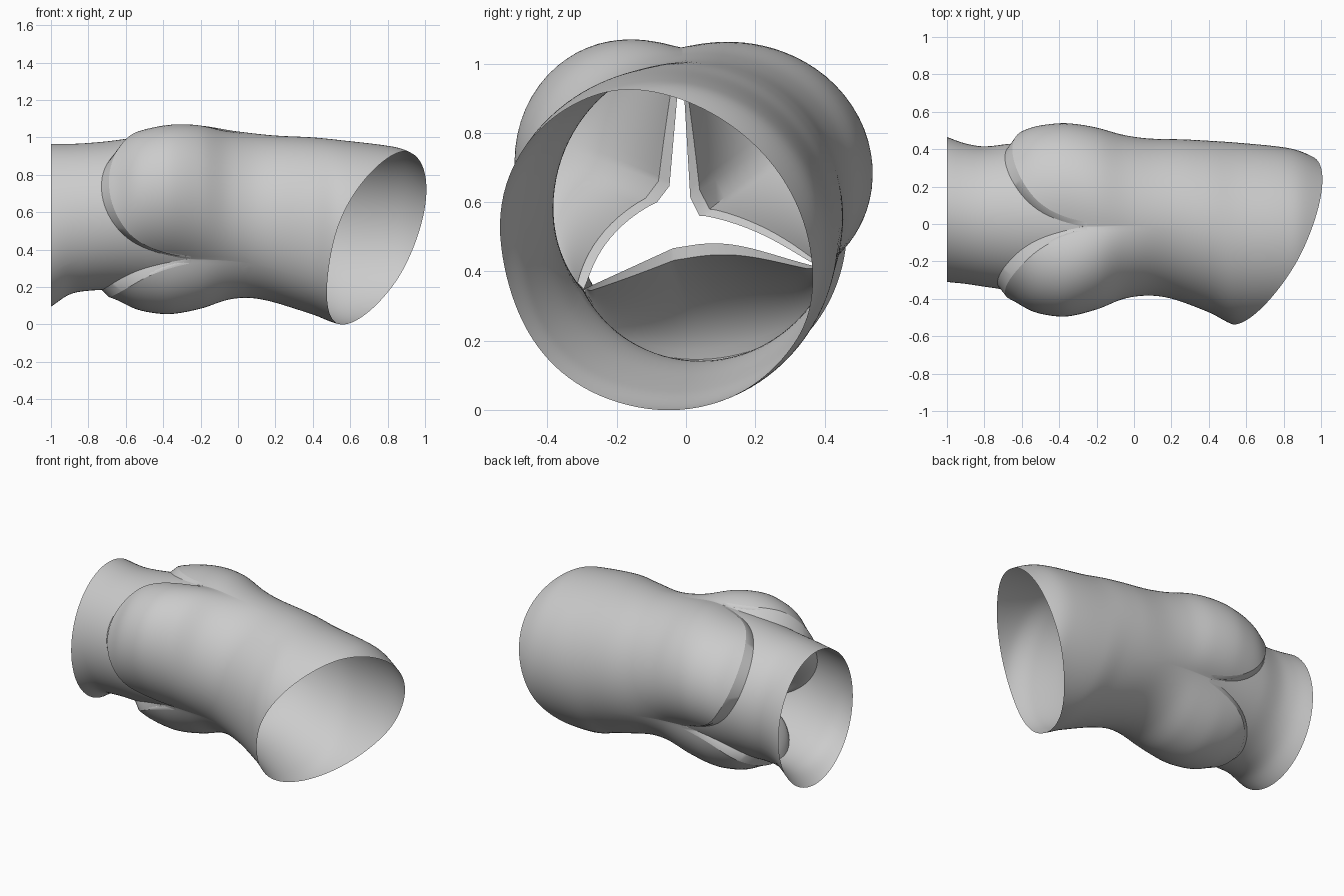
import bpy
import bmesh
from math import cos, sin, pi, radians
from mathutils import Vector

cube = bpy.data.objects.get("Cube")
if cube:
    bpy.data.objects.remove(cube)

tissue = bpy.data.materials.new("pale_grey")
tissue.use_nodes = True
tissue.diffuse_color = (0.6, 0.6, 0.6, 1)
tissue.node_tree.nodes["Principled BSDF"].inputs["Base Color"].default_value = (0.6, 0.6, 0.6, 1)

# Tube extents along its length: x, (y low, y high, z low, z high)
EXTENTS = [
    (-1.0, (-.31, .465, .095, .965)), (-.9, (-.32, .43, .16, .965)),
    (-.8, (-.335, .415, .18, .97)), (-.65, (-.355, .43, .185, .985)),
    (-.4, (-.37, .44, .175, 1.025)), (-.2, (-.375, .45, .165, 1.05)),
    (0, (-.375, .455, .155, 1.03)), (.2, (-.4, .455, .115, 1.01)),
    (.4, (-.47, .445, .055, 1.0)), (.55, (-.54, .435, .003, .985)),
    (.8, (-.545, .41, .003, .955)), (.9, (-.53, .385, .01, .93)),
    (1.05, (-.46, .31, .09, .84))]
# Bulge of the pouches along the length
BULGE = [(-.75, (.02,)), (-.65, (.06,)), (-.55, (.11,)), (-.45, (.13,)),
         (-.35, (.13,)), (-.2, (.09,)), (-.05, (.03,)), (.1, (0,)), (.3, (0,))]
# Pouches: name, start angle, end angle, (bulge scale, bulge skew), lowest x,
# leaflet tip (y, z), how far each half of the free edge is drawn back
POUCHES = [("right", 97, 216, (1.15, .35), -.69, (-.05, .62), (0, .06)),
           ("bottom", 216, 333, (.9, 0), -.69, (-.02, .475), (0, -.035)),
           ("left", 333, 457, (.82, .5), -.65, (.015, .57), (.04, 0))]
TIP_X = -.25
COLS, ROWS = 48, 60


def sample(table, x):
    """Smooth cubic interpolation through a table of rows."""
    x = min(max(x, table[0][0]), table[-1][0])
    i = max(k for k in range(len(table) - 1) if table[k][0] <= x)

    def slope(k, c):
        a, b = table[max(k - 1, 0)], table[min(k + 1, len(table) - 1)]
        return (b[1][c] - a[1][c]) / (b[0] - a[0])
    (x0, p), (x1, q) = table[i], table[i + 1]
    h = x1 - x0
    t = (x - x0) / h
    s = t * t * (3 - 2 * t)
    return [p[c] + (q[c] - p[c]) * s + h * t * (1 - t) * ((1 - t) * slope(i, c) - t * slope(i + 1, c))
            for c in range(len(p))]


def wall(x, angle, phi=1, shape=(0, 0)):
    """Point on the tube wall, with the pouch bulge when a shape is given."""
    y0, y1, z0, z1 = sample(EXTENTS, x)
    scale, skew = shape
    bump = scale * sample(BULGE, x)[0] * max(0, 1 - phi * phi) ** 1.2 * (1 - skew * phi)
    # the outlet is fuller towards its lower right
    bump += .04 * max(0, cos(angle - radians(225))) ** 8 * min(1, max(0, 2 * x - .1))
    return Vector((x, (y0 + y1) / 2 + ((y1 - y0) / 2 + bump) * cos(angle),
                   (z0 + z1) / 2 + ((z1 - z0) / 2 + bump) * sin(angle)))


def outlet(angle):
    """Where the wall meets the slanted, slightly bowed outlet."""
    x = .7
    bow = .04 * max(0, -cos(angle - pi / 4)) ** 4
    for _ in range(40):
        p = wall(x, angle)
        x = (x + .575 + bow + .509 * p.y + .431 * p.z) / 2
    return x


def columns(start, end):
    for c in range(COLS + 1):
        # samples gather towards the commissures
        phi = sin((2 * c / COLS - 1) * pi / 2)
        yield phi, radians((start + end) / 2 + phi * (end - start) / 2)


def scallop(phi):
    """Shallow arch that turns up steeply into the commissures."""
    return .6 * abs(phi) ** 2.1 + .4 * abs(phi) ** 9


def pouch_edge(phi, low):
    return low + (TIP_X - low) * scallop(min(1, abs(phi) / .95))


def inlet_edge(phi, low):
    return low - .04 + (TIP_X - low + .02) * scallop(phi)


def build(name, strips, closed=False):
    """Join strips of matching points into one smooth surface."""
    bm = bmesh.new()
    for strip in strips:
        grid = [[bm.verts.new(p) for p in line] for line in strip]
        n = len(grid[0])
        for a, b in zip(grid, grid[1:]):
            for k in range(n if closed else n - 1):
                j = (k + 1) % n
                bm.faces.new((a[k], b[k], b[j], a[j]))
    bmesh.ops.remove_doubles(bm, verts=bm.verts, dist=.0004)
    bmesh.ops.recalc_face_normals(bm, faces=bm.faces)
    mesh = bpy.data.meshes.new(name)
    bm.to_mesh(mesh)
    bm.free()
    mesh.materials.append(tissue)
    obj = bpy.data.objects.new(name, mesh)
    bpy.context.collection.objects.link(obj)
    bpy.ops.object.select_all(action='DESELECT')
    obj.select_set(True)
    bpy.context.view_layer.objects.active = obj
    bpy.ops.object.shade_smooth_by_angle(angle=radians(40))


def belly(a, f):
    """Curve from the wall to the free edge, sagging towards the inlet."""
    c = a.lerp(f, .63)
    c.x = a.x + .1 * (f.x - a.x)
    return [a * (1 - t) ** 2 + c * 2 * t * (1 - t) + f * t * t for t in (k / 12 for k in range(13))]


def leaflet_line(phi, angle, pouch):
    """Closed section of a leaflet: lower face, free edge, upper face, outer rim."""
    name, start, end, shape, low, tip, drawn = pouch
    under = wall(inlet_edge(phi, low), angle)
    over = wall(pouch_edge(phi, low), angle, phi, shape)
    corner = wall(TIP_X, radians(end if phi > 0 else start))
    near = max(0, 1 - (phi * phi + .004) ** .5)
    free = corner.lerp(Vector((TIP_X - .08, *tip)), near)
    out = Vector((0, cos(angle), sin(angle)))
    free += out * drawn[phi > 0] * sin(pi * abs(phi))
    edge = free + out * .035 * min(1, 6 * (1 - abs(phi)))
    return belly(under, free) + belly(over, edge)[::-1]


# Inlet sleeve, scalloped below each pouch, and outflow vessel above it
inlet, vessel = [], []
for name, start, end, shape, low, tip, drawn in POUCHES:
    sleeve, pouch = [], []
    for phi, angle in columns(start, end):
        top = inlet_edge(phi, low)
        sleeve.append([wall(-1 + (top + 1) * r / 20, angle) for r in range(21)])
        a, b = pouch_edge(phi, low), outlet(angle)
        pouch.append([wall(a + (b - a) * r / ROWS, angle, phi, shape) for r in range(ROWS + 1)])
    inlet.append(sleeve)
    vessel.append(pouch)
build("inlet_sleeve", inlet)
build("outflow_vessel", vessel)

# Three valve leaflets, whose rims fill the scalloped seam
for pouch in POUCHES:
    lines = [leaflet_line(phi, angle, pouch) for phi, angle in columns(pouch[1], pouch[2])]
    build(pouch[0] + "_leaflet", [lines], closed=True)
